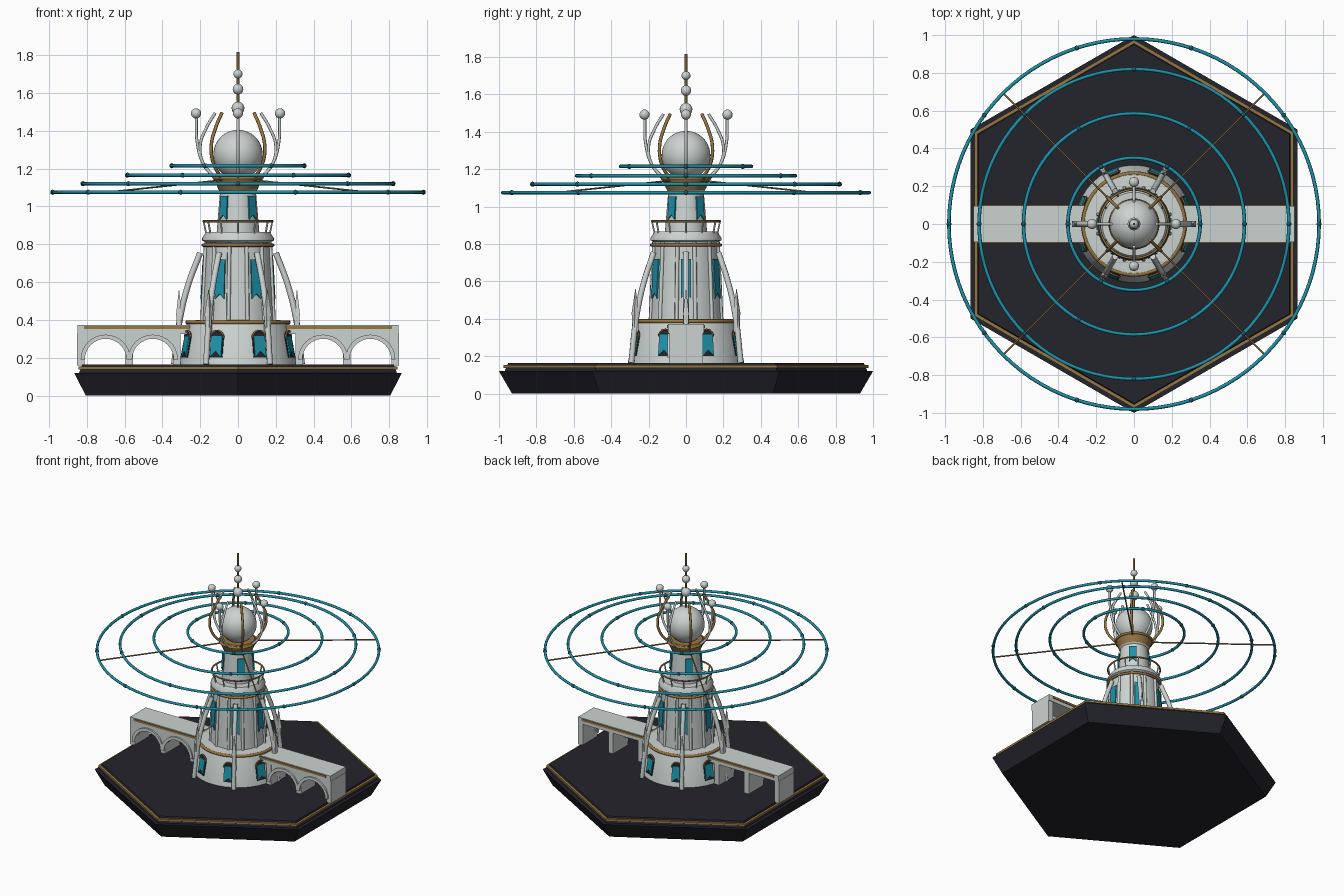
import bpy, bmesh, math
from math import sin, cos, pi, radians
from mathutils import Vector, Matrix

if "Cube" in bpy.data.objects:
    bpy.data.objects.remove(bpy.data.objects["Cube"])


def material(name, rgb):
    m = bpy.data.materials.new(name)
    m.diffuse_color = (*rgb, 1)
    m.use_nodes = True
    m.node_tree.nodes["Principled BSDF"].inputs["Base Color"].default_value = m.diffuse_color
    return m


STONE = material("pale stone", (0.60, 0.65, 0.63))
DARK = material("dark slate", (0.017, 0.017, 0.025))
GOLD = material("aged gold", (0.30, 0.18, 0.055))
TEAL = material("teal", (0.012, 0.29, 0.40))
DEEP = material("deep teal", (0.012, 0.10, 0.14))


def add(name, bm, mat, smooth=None):
    bmesh.ops.recalc_face_normals(bm, faces=bm.faces)
    me = bpy.data.meshes.new(name)
    bm.to_mesh(me)
    bm.free()
    me.materials.append(mat)
    ob = bpy.data.objects.new(name, me)
    bpy.context.collection.objects.link(ob)
    if smooth:
        bpy.ops.object.select_all(action='DESELECT')
        ob.select_set(True)
        bpy.context.view_layer.objects.active = ob
        bpy.ops.object.shade_smooth_by_angle(angle=radians(smooth))
    return ob


def lathe(name, prof, mat, n=40, start=0.0, closed=False, smooth=35):
    """Revolve (radius, z) points; open profiles get capped ends."""
    bm = bmesh.new()
    rings = [[bm.verts.new((r * cos(start + 2 * pi * i / n), r * sin(start + 2 * pi * i / n), z))
              for i in range(n)] for r, z in prof]
    pairs = list(zip(rings, rings[1:])) + ([(rings[-1], rings[0])] if closed else [])
    for a, b in pairs:
        for i in range(n):
            j = (i + 1) % n
            bm.faces.new((a[i], a[j], b[j], b[i]))
    if not closed:
        bm.faces.new(rings[0])
        bm.faces.new(rings[-1])
    return add(name, bm, mat, smooth)


def hoop(name, R, z, t, mat, n=96):
    prof = [(R + t * cos(k * pi / 4), z + t * sin(k * pi / 4)) for k in range(8)]
    return lathe(name, prof, mat, n, closed=True, smooth=60)


def ball(bm, p, r, u=16):
    bmesh.ops.create_uvsphere(bm, u_segments=u, v_segments=u // 2 + 2, radius=r,
                              matrix=Matrix.Translation(p))


def box(bm, x0, x1, y0, y1, z0, z1):
    m = Matrix.Translation(((x0 + x1) / 2, (y0 + y1) / 2, (z0 + z1) / 2))
    bmesh.ops.create_cube(bm, size=1, matrix=m @ Matrix.Diagonal((x1 - x0, y1 - y0, z1 - z0, 1)))


def polar(a, r, z):
    return Vector((r * cos(a), r * sin(a), z))


def tubes(name, paths, t, mat, smooth=True, res=2):
    cu = bpy.data.curves.new(name, 'CURVE')
    cu.dimensions = '3D'
    cu.bevel_depth = t
    cu.bevel_resolution = res
    cu.resolution_u = 8
    cu.use_fill_caps = True
    for path in paths:
        s = cu.splines.new('BEZIER' if smooth else 'POLY')
        pts = s.bezier_points if smooth else s.points
        pts.add(len(path) - 1)
        for q, p in zip(pts, path):
            if smooth:
                q.co = p
                q.handle_left_type = q.handle_right_type = 'AUTO'
            else:
                q.co = (*p, 1)
    ob = bpy.data.objects.new(name, cu)
    ob.data.materials.append(mat)
    bpy.context.collection.objects.link(ob)
    bpy.ops.object.select_all(action='DESELECT')
    ob.select_set(True)
    bpy.context.view_layer.objects.active = ob
    bpy.ops.object.convert(target='MESH')


def plates(name, angles, outline, r0, z0, r1, z1, mat, th=0.008):
    """Thin plates on a tapering wall; outline is (u, z), wall radius runs r0..r1."""
    bm = bmesh.new()
    for a in angles:
        t = Vector((-sin(a), cos(a), 0))
        vs = [bm.verts.new(polar(a, r0 + (r1 - r0) * (z - z0) / (z1 - z0), z) + t * u)
              for u, z in outline]
        f = bm.faces.new(vs)
        ext = bmesh.ops.extrude_face_region(bm, geom=[f])
        for v in ext['geom']:
            if isinstance(v, bmesh.types.BMVert):
                v.co += polar(a, th, 0)
    return add(name, bm, mat)


def swallowtail(w, z0, z1):
    return [(-w, z0), (0, z0 + w), (w, z0), (w, z1), (-w, z1)]


SIX = [k * pi / 3 for k in range(6)]
EIGHT = [pi / 8 + k * pi / 4 for k in range(8)]
DIAG = [pi / 4 + k * pi / 2 for k in range(4)]
CROSS = [k * pi / 2 for k in range(4)]

# Hexagonal plinth with gold edging
lathe("plinth", [(0.93, 0), (1.0, 0.12), (0.97, 0.12), (0.95, 0.165)], DARK, 6, pi / 2, smooth=None)
lathe("plinth_trim", [(0.945, 0.138), (0.975, 0.138), (0.975, 0.153), (0.945, 0.153)],
      GOLD, 6, pi / 2, closed=True, smooth=None)

# Tower stages
lathe("lower_drum", [(0.312, 0.16), (0.27, 0.385), (0.265, 0.395), (0.2, 0.4)], STONE)
hoop("lower_band", 0.268, 0.387, 0.011, GOLD, 48)
lathe("middle_drum", [(0.195, 0.39), (0.172, 0.81), (0.19, 0.82), (0.19, 0.832), (0.168, 0.866)], STONE)
hoop("middle_band", 0.184, 0.795, 0.009, GOLD, 48)
lathe("upper_drum", [(0.113, 0.86), (0.095, 1.08), (0.105, 1.09)], STONE)
lathe("cradle", [(0.1, 1.085), (0.108, 1.1), (0.128, 1.15), (0.115, 1.165)], GOLD)
hoop("cradle_rim", 0.126, 1.15, 0.009, GOLD, 48)

# Pilasters on the middle drum
tubes("pilasters", [[polar(a, 0.196, 0.39), polar(a, 0.176, 0.81)]
                    for a in [radians(15 + 30 * k) for k in range(12)]], 0.011, STONE, False, 1)

# Balcony railing
hoop("railing", 0.182, 0.922, 0.006, GOLD, 48)
tubes("railing_posts", [[polar(a, 0.168, 0.855), polar(a, 0.182, 0.922)]
                        for a in [k * pi / 6 for k in range(12)]], 0.005, STONE, False, 1)

# Flying buttresses with pinnacles
tubes("buttresses", [[polar(a, 0.338, 0.165), polar(a, 0.308, 0.4), polar(a, 0.265, 0.58),
                      polar(a, 0.2, 0.755)] for a in SIX], 0.016, STONE)
bm = bmesh.new()
for a in SIX:
    for r1, r2, h, z in ((0.018, 0.018, 0.09, 0.375), (0.023, 0.001, 0.14, 0.49)):
        m = Matrix.Translation(polar(a, 0.312, z)) @ Matrix.Rotation(a + pi / 4, 4, 'Z')
        bmesh.ops.create_cone(bm, cap_ends=True, segments=4, radius1=r1, radius2=r2, depth=h, matrix=m)
add("pinnacles", bm, STONE)

# Windows and hanging banners
arch = [(-0.036, 0.2), (0.036, 0.2)] + [(0.036 * cos(k * pi / 8), 0.305 + 0.036 * sin(k * pi / 8))
                                        for k in range(9)]
plates("lower_windows", EIGHT, arch, 0.304, 0.165, 0.266, 0.39, DARK)
plates("lower_banners", EIGHT, swallowtail(0.031, 0.205, 0.315), 0.311, 0.165, 0.273, 0.39, TEAL)
tubes("window_hoods", [[polar(a, 0.289, 0.305 + 0.038 * sin(k * pi / 8))
                        + Vector((-sin(a), cos(a), 0)) * 0.038 * cos(k * pi / 8) for k in range(9)]
                       for a in EIGHT], 0.005, GOLD, False, 1)
plates("middle_banners", SIX, swallowtail(0.028, 0.51, 0.72), 0.196, 0.39, 0.175, 0.81, TEAL)
plates("upper_banners", DIAG, swallowtail(0.026, 0.93, 1.055), 0.111, 0.86, 0.097, 1.08, TEAL)

# Viaducts: deck, piers, arched front wall
for side, s in (("left", -1), ("right", 1)):
    bm = bmesh.new()
    span = lambda x0, x1, *r: box(bm, min(s * x0, s * x1), max(s * x0, s * x1), *r)
    span(0.24, 0.85, -0.095, 0.095, 0.325, 0.372)
    for x in (0.832, 0.576, 0.325):
        span(x - 0.02, x + 0.02, -0.09, 0.09, 0.16, 0.33)
    add(side + "_viaduct", bm, STONE)
    bm = bmesh.new()
    for cx in (0.70, 0.45):
        # spandrel strips above a semicircular opening, plus a raised arch ring
        for r, y0, y1, top in ((0.112, -0.088, -0.055, 0.33), (0.11, -0.1, -0.08, None)):
            rows = []
            for k in range(17):
                c, d = cos(k * pi / 16), sin(k * pi / 16)
                lo = (s * cx + r * c, 0.19 + r * d)
                hi = (lo[0], top) if top else (s * cx + 0.132 * c, 0.19 + 0.132 * d)
                rows.append([bm.verts.new((p[0], y, p[1])) for p, y in
                             ((lo, y0), (hi, y0), (hi, y1), (lo, y1))])
            for a, b in zip(rows, rows[1:]):
                for i in range(4):
                    j = (i + 1) % 4
                    bm.faces.new((a[i], a[j], b[j], b[i]))
            bm.faces.new(rows[0])
            bm.faces.new(rows[-1])
    add(side + "_arches", bm, STONE)
    bm = bmesh.new()
    for y in (-0.096, 0.096):
        span(0.25, 0.815, y - 0.005, y + 0.005, 0.352, 0.368)
    add(side + "_deck_trim", bm, GOLD)

# Great orb held by claws and ball-tipped arms
bm = bmesh.new()
ball(bm, (0, 0, 1.275), 0.13, 40)
add("orb", bm, STONE, 40)
claw = ((0.115, 1.14), (0.185, 1.23), (0.2, 1.32), (0.165, 1.42), (0.12, 1.495))
tubes("gold_claws", [[polar(a, r, z) for r, z in claw] for a in DIAG], 0.009, GOLD)
tubes("stone_claws", [[polar(a, r, z) for r, z in claw] for a in CROSS], 0.008, STONE)
tubes("ball_arms", [[polar(a, r, z) for r, z in ((0.11, 1.14), (0.185, 1.23), (0.216, 1.34), (0.22, 1.48))]
                    for a in CROSS], 0.008, STONE)
bm = bmesh.new()
for a in CROSS:
    ball(bm, polar(a, 0.222, 1.492), 0.027)
add("arm_balls", bm, STONE, 40)

# Beaded spire
tubes("spire", [[(0, 0, 1.39), (0, 0, 1.817)]], 0.007, GOLD, False)
bm = bmesh.new()
for z, r in ((1.52, 0.034), (1.62, 0.028), (1.70, 0.024)):
    ball(bm, (0, 0, z), r)
add("spire_beads", bm, STONE, 40)

# Floating rings with studs, carried on gold spokes
bm = bmesh.new()
for i, (R, z, n) in enumerate(((0.98, 1.075, 10), (0.82, 1.12, 8), (0.585, 1.165, 6), (0.35, 1.215, 6))):
    hoop("ring_%d" % (i + 1), R, z, 0.0095, TEAL)
    for k in range(n):
        ball(bm, polar(2 * pi * k / n, R, z), 0.0135, 10)
add("ring_studs", bm, DEEP, 40)
tubes("spokes", [[polar(a, 0.11, 1.14), polar(a, 0.975, 1.075)] for a in DIAG], 0.005, GOLD, False, 1)
